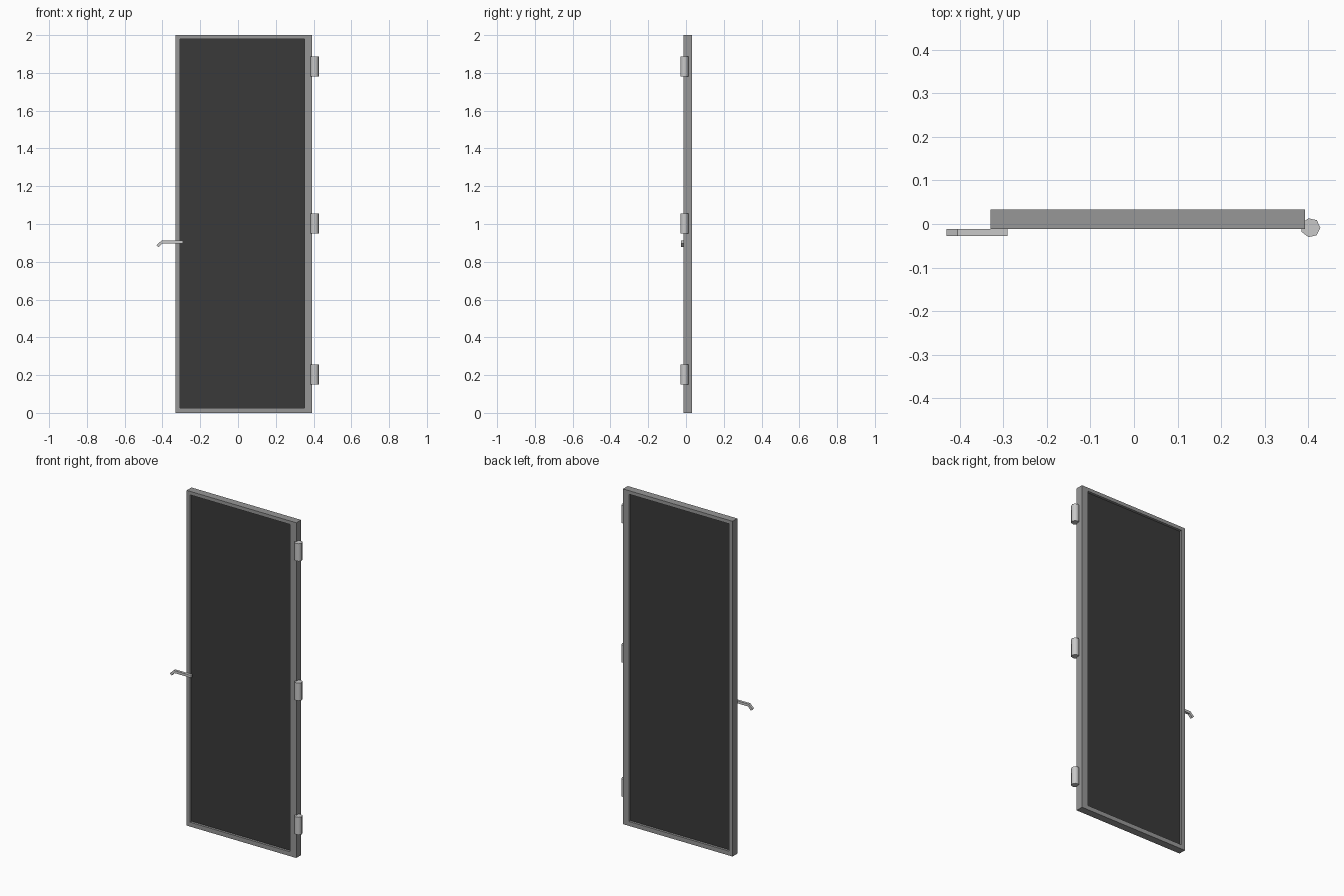
import bpy, bmesh, math

if "Cube" in bpy.data.objects:
    bpy.data.objects.remove(bpy.data.objects["Cube"])


def material(name, v):
    m = bpy.data.materials.new(name)
    m.diffuse_color = (v, v, v, 1)
    m.use_nodes = True
    m.node_tree.nodes["Principled BSDF"].inputs["Base Color"].default_value = m.diffuse_color
    return m


frame_grey = material("frame grey", 0.31)
panel_dark = material("panel dark grey", 0.042)
metal = material("light metal", 0.58)


def prism(name, pts, lo, hi, axis, mat):
    """Extrude a closed 2D outline along y (points are x,z) or z (points are x,y)."""
    bm = bmesh.new()
    put = (lambda p, d: (p[0], d, p[1])) if axis == "y" else (lambda p, d: (p[0], p[1], d))
    a = [bm.verts.new(put(p, lo)) for p in pts]
    b = [bm.verts.new(put(p, hi)) for p in pts]
    bm.faces.new(a)
    bm.faces.new(b[::-1])
    n = len(pts)
    for i in range(n):
        j = (i + 1) % n
        bm.faces.new((a[i], b[i], b[j], a[j]))
    bmesh.ops.recalc_face_normals(bm, faces=bm.faces)
    me = bpy.data.meshes.new(name)
    bm.to_mesh(me)
    bm.free()
    me.materials.append(mat)
    ob = bpy.data.objects.new(name, me)
    bpy.context.collection.objects.link(ob)
    return ob


# door frame: one ring, outer and inner rectangles bridged on all sides
def rect(x0, x1, z0, z1):
    return [(x0, z0), (x1, z0), (x1, z1), (x0, z1)]


outer = rect(-0.33, 0.393, 0, 2)
inner = rect(-0.307, 0.352, 0.026, 1.979)
Y0, Y1 = -0.012, 0.033
bm = bmesh.new()
loops = [[bm.verts.new((x, y, z)) for x, z in r]
         for r, y in ((outer, Y0), (outer, Y1), (inner, Y1), (inner, Y0))]
for k in range(4):
    a, b = loops[k], loops[(k + 1) % 4]
    for i in range(4):
        j = (i + 1) % 4
        bm.faces.new((a[i], a[j], b[j], b[i]))
bmesh.ops.recalc_face_normals(bm, faces=bm.faces)
me = bpy.data.meshes.new("door_frame")
bm.to_mesh(me)
bm.free()
me.materials.append(frame_grey)
bpy.context.collection.objects.link(bpy.data.objects.new("door_frame", me))

# recessed dark panel
prism("door_panel", inner, 0.002, 0.019, "y", panel_dark)

# lever handle with bent tip
lever = [(-0.431, 0.888), (-0.405, 0.912), (-0.291, 0.912),
         (-0.291, 0.897), (-0.400, 0.897), (-0.420, 0.877)]
prism("handle", lever, -0.027, -0.012, "y", metal)

# three seven-sided hinge barrels
ring = [(0.4055 + 0.0226 * math.cos(i * math.tau / 7),
         -0.0085 + 0.0222 * math.sin(i * math.tau / 7)) for i in range(7)]
for label, z in (("lower", 0.15), ("middle", 0.95), ("upper", 1.782)):
    ob = prism("hinge_" + label, ring, z, z + 0.105, "z", metal)
    bpy.ops.object.select_all(action="DESELECT")
    ob.select_set(True)
    bpy.context.view_layer.objects.active = ob
    bpy.ops.object.shade_smooth_by_angle(angle=math.radians(60))
